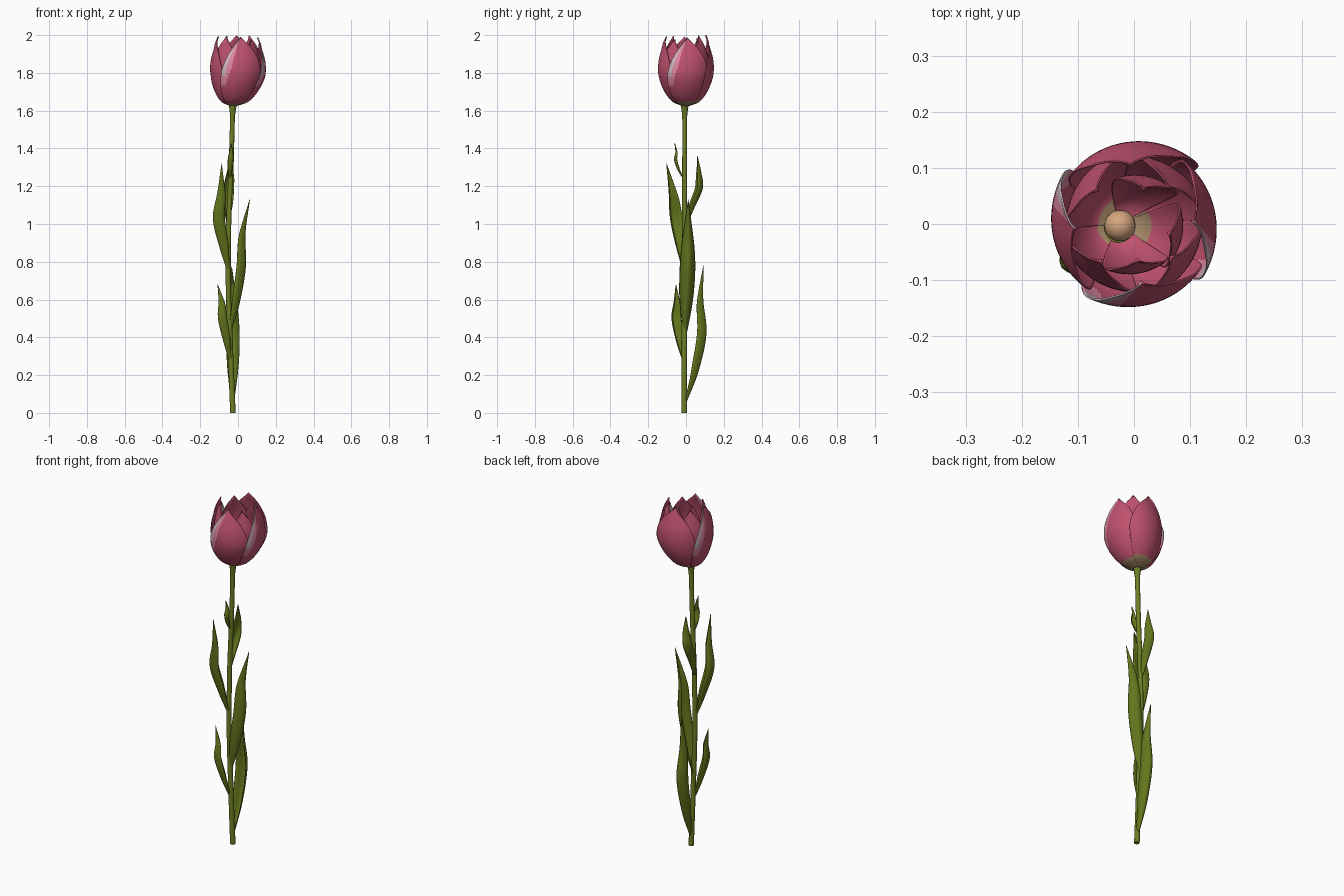
import bpy, bmesh, math
from mathutils import Vector

if "Cube" in bpy.data.objects:
    bpy.data.objects.remove(bpy.data.objects["Cube"])


def material(name, rgb):
    m = bpy.data.materials.new(name)
    m.diffuse_color = (*rgb, 1)
    m.use_nodes = True
    m.node_tree.nodes["Principled BSDF"].inputs["Base Color"].default_value = m.diffuse_color
    return m


PINK = material("petal pink", (0.53, 0.085, 0.16))
LIGHT = material("light pink streak", (0.74, 0.25, 0.36))
WHITE = material("pale streak", (0.62, 0.48, 0.54))
TAN = material("petal base tan", (0.38, 0.25, 0.14))
STEM = material("stem green", (0.15, 0.21, 0.018))
LEAF = material("leaf green", (0.125, 0.18, 0.012))
PEACH = material("pistil peach", (0.66, 0.38, 0.21))


def spline(points, t):
    """Smooth curve through points, t in 0..1."""
    pts = [Vector(p) for p in points]
    n = len(pts) - 1
    i = min(int(t * n), n - 1)
    f = t * n - i
    b, c = pts[i], pts[i + 1]
    a = pts[i - 1] if i > 0 else b * 2 - c
    d = pts[i + 2] if i + 2 <= n else c * 2 - b
    return 0.5 * (2 * b + (c - a) * f + (2 * a - 5 * b + 4 * c - d) * f * f
                  + (3 * b - a - 3 * c + d) * f ** 3)


def sheet(name, func, nu, nt, mats, rule=None, caps=False, thick=0):
    """Grid surface func(u, t), u in -1..1 and t in 0..1."""
    bm = bmesh.new()
    rows = [[bm.verts.new(func(2 * i / nu - 1, j / nt)) for i in range(nu + 1)]
            for j in range(nt + 1)]
    for j in range(nt):
        for i in range(nu):
            f = bm.faces.new((rows[j][i], rows[j][i + 1], rows[j + 1][i + 1], rows[j + 1][i]))
            f.smooth = True
            if rule:
                f.material_index = rule(2 * (i + 0.5) / nu - 1, (j + 0.5) / nt)
    if caps:
        bm.faces.new(rows[0][:-1][::-1])
        bm.faces.new(rows[-1][:-1])
    bmesh.ops.remove_doubles(bm, verts=bm.verts, dist=0.00005)
    me = bpy.data.meshes.new(name)
    bm.to_mesh(me)
    bm.free()
    for m in mats:
        me.materials.append(m)
    ob = bpy.data.objects.new(name, me)
    bpy.context.collection.objects.link(ob)
    if thick:
        mod = ob.modifiers.new("thickness", "SOLIDIFY")
        mod.thickness = thick
        mod.offset = 0
    return ob


# Stem: gently bowed tube flaring under the bloom
STEM_PATH = [(-0.027, -0.009, 0), (-0.04, -0.009, 0.33), (-0.051, -0.008, 0.66),
             (-0.049, -0.007, 1.0), (-0.036, -0.007, 1.32), (-0.027, -0.007, 1.65)]


def stem(u, t):
    r = 0.0145 - 0.002 * t + 0.014 * max(0, (t - 0.94) / 0.06) ** 2
    a = math.pi * u
    return spline(STEM_PATH, t) + Vector((r * math.cos(a), r * math.sin(a), 0))


sheet("stem", stem, 16, 48, [STEM], caps=True)


# Leaves: cupped blades swept along a spine
def leaf(name, spine, outward, width, cup):
    out = Vector((*outward, 0)).normalized()
    side = Vector((-out.y, out.x, 0))
    shape = [(0.2, 0), (0.6, 0), (0.93, 0), (1.0, 0), (0.82, 0), (0.42, 0), (0.0, 0)]

    def blade(u, t):
        w = max(spline(shape, t).x, 0)
        return spline(spine, t) + side * (u * w * width / 2) - out * (cup * w * u * u)

    sheet(name, blade, 8, 28, [LEAF], thick=0.003)


leaf("leaf_lower_back", [(-0.028, 0.003, 0.06), (-0.024, 0.065, 0.22), (-0.022, 0.107, 0.42),
                         (-0.028, 0.09, 0.60), (-0.034, 0.092, 0.78)], (0.1, 1), 0.068, 0.045)
leaf("leaf_lower_left", [(-0.043, -0.015, 0.27), (-0.075, -0.047, 0.38), (-0.102, -0.07, 0.50),
                         (-0.10, -0.06, 0.59), (-0.107, -0.053, 0.68)], (-1, -0.8), 0.055, 0.035)
leaf("leaf_middle_right", [(-0.04, -0.005, 0.42), (0.005, 0.0, 0.57), (0.04, 0.008, 0.77),
                           (0.038, 0.01, 0.95), (0.062, 0.012, 1.13)], (1, 0), 0.08, 0.048)
leaf("leaf_upper_left", [(-0.055, -0.013, 0.75), (-0.095, -0.045, 0.88), (-0.128, -0.075, 1.03),
                         (-0.105, -0.085, 1.17), (-0.086, -0.103, 1.32)], (-1, -0.75), 0.075, 0.045)
leaf("leaf_upper_back", [(-0.055, 0.005, 1.0), (-0.058, 0.045, 1.09), (-0.056, 0.088, 1.19),
                         (-0.046, 0.08, 1.27), (-0.042, 0.06, 1.36)], (-0.2, 1), 0.055, 0.036)
leaf("leaf_top_front", [(-0.042, -0.015, 1.24), (-0.042, -0.045, 1.29), (-0.038, -0.062, 1.34),
                        (-0.036, -0.055, 1.38), (-0.036, -0.06, 1.43)], (0, -1), 0.03, 0.015)

# Petals: cupped sheets wrapped around the bloom axis
PROFILE = [(0.015, 1.63), (0.072, 1.655), (0.116, 1.715), (0.142, 1.79),
           (0.143, 1.865), (0.125, 1.935), (0.102, 2.0)]
WIDTH = [(1.0, 0), (1.0, 0), (1.0, 0), (0.97, 0), (0.83, 0), (0.54, 0), (0.0, 0)]


def petal(name, degrees, scale, height, half, streak, base):
    def surface(u, t):
        p = spline(PROFILE, t)
        w = max(spline(WIDTH, t).x, 0)
        if streak and u < 0:  # streaked edge slants in towards the tip
            w *= 1 - 0.33 * t
        a = math.radians(degrees + u * w * half)
        # decreasing-angle edge lies outside its neighbour
        r = p.x * scale * (1 - 0.05 * u * w) + 0.006 * u * u * t
        cx = -0.025 + 0.025 * min(1, t * 2)
        return Vector((cx + r * math.cos(a), r * math.sin(a), 1.625 + (p.y - 1.63) * height))

    def colour(u, t):
        if t < base:
            return 3
        if streak and t > 0.38 and u < -0.52 - 0.9 * max(0, 0.6 - t):
            return 2 if u < -0.75 and t > 0.5 else 1
        return 0

    sheet(name, surface, 36, 36, [PINK, LIGHT, WHITE, TAN], colour, thick=0.003)


for label, ang, h, streak, base in (("front", 277, 0.99, True, 0.11), ("right", 3, 0.98, True, 0.16),
                                    ("back", 94, 1.01, False, 0.19), ("left", 184, 0.99, True, 0.11)):
    petal("outer_petal_" + label, ang, 1.0, h, 54, streak, base)
for k in range(4):
    petal(f"inner_petal_{k + 1}", 48 + 90 * k, 0.84, (1.005, 0.97, 1.0, 0.95)[k], 46, False, 0.1)
for k, ang in enumerate((75, 275, 345)):
    petal(f"heart_petal_{k + 1}", ang, 0.6, 0.84, 42, False, (0.0, 0.0, 0.2)[k])

# Pistil ball in the heart of the bloom
bpy.ops.mesh.primitive_uv_sphere_add(segments=20, ring_count=12, radius=0.028,
                                     location=(-0.025, -0.003, 1.685))
ball = bpy.context.object
ball.name = "pistil"
ball.data.materials.append(PEACH)
bpy.ops.object.shade_smooth()
